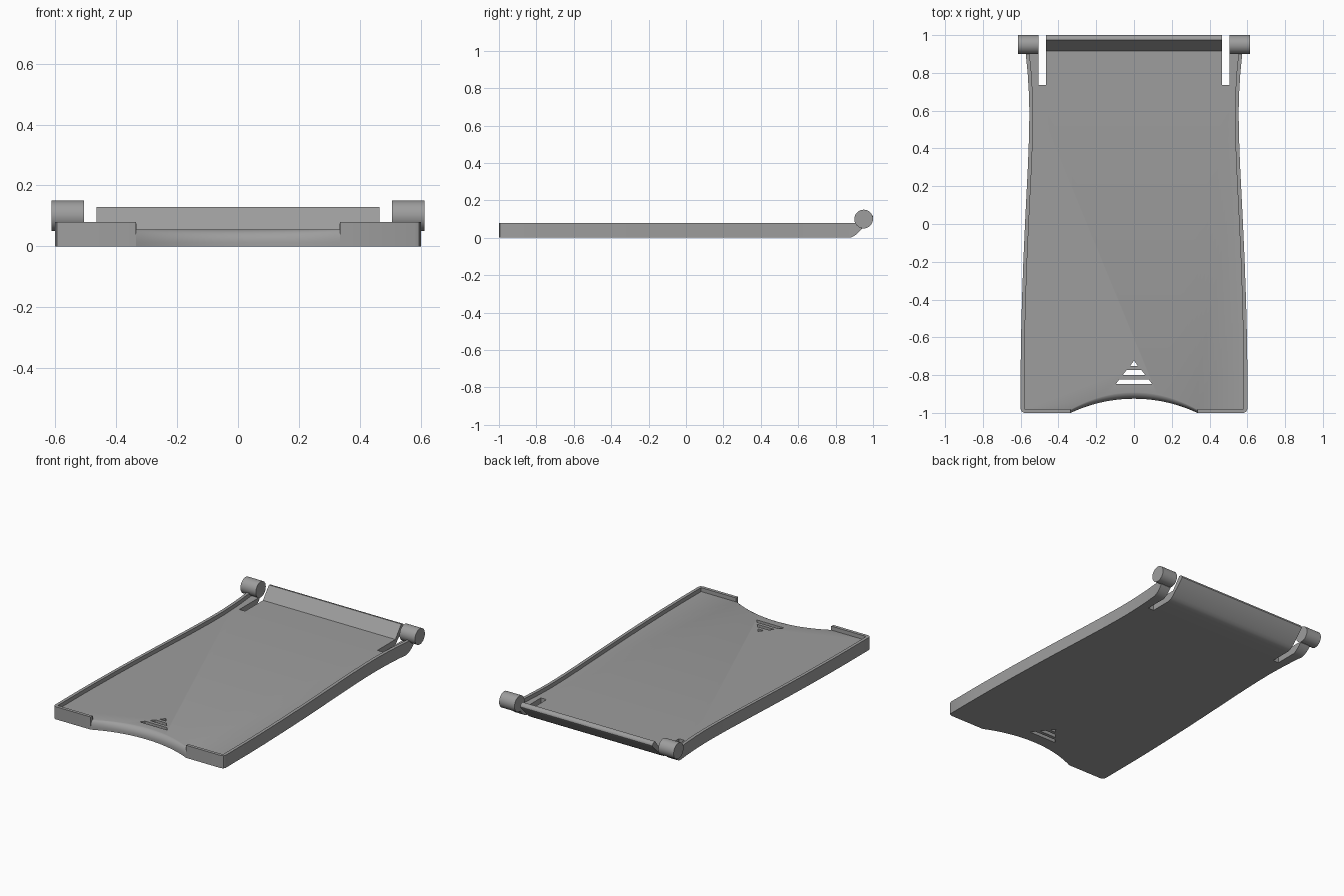
import bpy, bmesh, math

if "Cube" in bpy.data.objects:
    bpy.data.objects.remove(bpy.data.objects["Cube"])

FLOOR, RIM = 0.055, 0.08      # floor top and rim top heights
WALL = 0.02                   # rim thickness
NOTCH_X = 0.335               # half width of the finger notch

grey = bpy.data.materials.new("mid grey")
grey.diffuse_color = (0.34, 0.34, 0.34, 1)
grey.use_nodes = True
grey.node_tree.nodes["Principled BSDF"].inputs["Base Color"].default_value = grey.diffuse_color


def loft(name, rings):
    """Closed solid through rings that have equal point counts."""
    bm = bmesh.new()
    loops = [[bm.verts.new(p) for p in ring] for ring in rings]
    n = len(loops[0])
    for a, b in zip(loops, loops[1:]):
        for i in range(n):
            j = (i + 1) % n
            bm.faces.new((a[i], a[j], b[j], b[i]))
    bm.faces.new(loops[0])
    bm.faces.new(loops[-1])
    bmesh.ops.recalc_face_normals(bm, faces=bm.faces)
    mesh = bpy.data.meshes.new(name)
    bm.to_mesh(mesh)
    bm.free()
    mesh.materials.append(grey)
    obj = bpy.data.objects.new(name, mesh)
    bpy.context.collection.objects.link(obj)
    return obj


def prism_z(name, pts, lo, hi):
    return loft(name, [[(x, y, z) for x, y in pts] for z in (lo, hi)])


def prism_x(name, pts, lo, hi):
    return loft(name, [[(x, y, z) for y, z in pts] for x in (lo, hi)])


def mirrored(half):
    return half + [(-x, y) for x, y in reversed(half) if x != 0]


def activate(obj):
    bpy.ops.object.select_all(action='DESELECT')
    obj.select_set(True)
    bpy.context.view_layer.objects.active = obj


def cut(obj, cutter):
    mod = obj.modifiers.new("cut", 'BOOLEAN')
    mod.operation, mod.solver, mod.object = 'DIFFERENCE', 'EXACT', cutter
    activate(obj)
    bpy.ops.object.modifier_apply(modifier=mod.name)
    bpy.data.objects.remove(cutter)


def smooth(obj, angle=30):
    activate(obj)
    bpy.ops.object.shade_smooth_by_angle(angle=math.radians(angle))


# Tray: waisted outline with rounded front corners
side = [(0.6, -0.98), (0.6, -0.75), (0.598, -0.6), (0.593, -0.4), (0.586, -0.2),
        (0.577, 0), (0.567, 0.2), (0.562, 0.3), (0.558, 0.4), (0.555, 0.5),
        (0.554, 0.6), (0.557, 0.7), (0.563, 0.8), (0.571, 0.88), (0.577, 0.94)]
tray = prism_z("tray", mirrored([(0.58, -1), (0.594, -0.994)] + side), 0, RIM)

# Shallow pocket inside the rim, open at the back
inner = [(x - WALL, y) for x, y in side] + [(0.557, 1.05)]
cut(tray, prism_z("pocket_cutter", mirrored(inner), FLOOR, 0.2))

# Finger notch: shallow arc with a rounded upper edge
radius, centre_y, steps = 0.786, -1.711, 32


def notch_ring(offset, z):
    ring = []
    for i in range(steps + 1):
        x = NOTCH_X * (2 * i / steps - 1)
        y = centre_y + math.sqrt(radius ** 2 - x * x)
        ring.append((x, y + offset * (1 - 0.5 * (x / NOTCH_X) ** 2), z))
    return ring + [(NOTCH_X, -1.1, z), (-NOTCH_X, -1.1, z)]


rings = [notch_ring(0, -0.05)]
for k in range(8):
    a = math.radians(85) * k / 7
    rings.append(notch_ring(0.042 * (1 - math.cos(a)), 0.013 + 0.043 * math.sin(a)))
rings.append(notch_ring(0.042, 0.2))
cut(tray, loft("notch_cutter", rings))

# Arrow-shaped vents through the floor
for y0, y1, w0, w1 in ((-0.752, -0.725, 0.021, 0.001), (-0.80, -0.774, 0.06, 0.04),
                       (-0.848, -0.822, 0.097, 0.077)):
    cut(tray, prism_z("vent_cutter", mirrored([(w0, y0), (w1, y1)]), -0.1, 0.2))

# Back opening for the flap, with slots on both sides
cut(tray, prism_z("back_cutter", mirrored([(0.505, 0.735), (0.505, 1.1)]), -0.1, 0.2))

# Rounded underside of the hinge arms
cut(tray, prism_x("arm_cutter", [(0.85, -0.006), (0.885, 0.003), (0.90, 0.01),
                                 (0.915, 0.021), (0.93, 0.036), (0.95, 0.062),
                                 (0.97, 0.062), (0.97, -0.02), (0.85, -0.02)], -0.8, 0.8))
smooth(tray)

# Back flap: floor that bends up to a sloping lip
flap = prism_x("back_flap", [(0.735, 0), (0.865, 0), (0.885, 0.003), (0.90, 0.01),
                             (0.915, 0.021), (0.93, 0.036), (0.998, 0.104),
                             (1.0, 0.11), (0.998, 0.118), (0.993, 0.125), (0.985, 0.129),
                             (0.974, 0.13), (0.915, FLOOR), (0.735, FLOOR)],
               -0.465, 0.465)
smooth(flap)

# Hinge pins
circle = [(0.95 + 0.05 * math.cos(math.tau * i / 40), 0.1 + 0.05 * math.sin(math.tau * i / 40))
          for i in range(40)]
for label, s in (("left", -1), ("right", 1)):
    smooth(prism_x("hinge_pin_" + label, circle, s * 0.505, s * 0.613))
